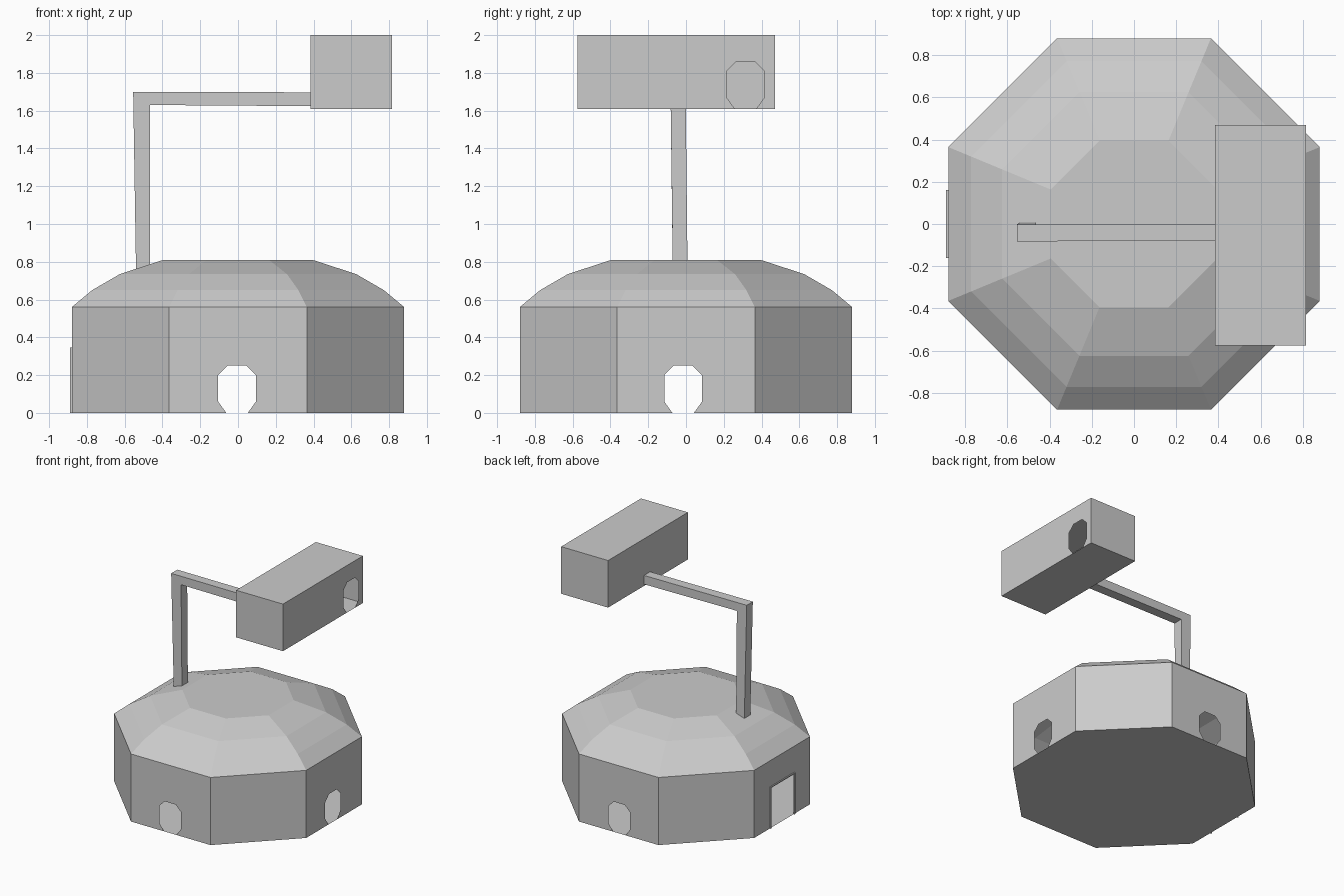
import bpy, bmesh, math
from mathutils import Vector

if "Cube" in bpy.data.objects:
    bpy.data.objects.remove(bpy.data.objects["Cube"])

WINDOW = [(0.057, 0), (0.1, 0.06), (0.1, 0.2), (0.05, 0.25), (0, 0.25)]
DOOR = [(0.16, 0), (0.16, 0.345), (0, 0.345)]


def finish(name, bm):
    bmesh.ops.remove_doubles(bm, verts=bm.verts, dist=0.0005)
    bmesh.ops.recalc_face_normals(bm, faces=bm.faces)
    mesh = bpy.data.meshes.new(name)
    bm.to_mesh(mesh)
    bm.free()
    obj = bpy.data.objects.new(name, mesh)
    bpy.context.collection.objects.link(obj)
    return obj


def face(bm, pts):
    return bm.faces.new([bm.verts.new(p) for p in pts])


def wall(bm, place, lo, hi, z0, z1, c=0, hole=None):
    """Flat wall; an opening standing on its bottom edge splits it in two halves."""
    if not hole:
        face(bm, [place(lo, z0), place(hi, z0), place(hi, z1), place(lo, z1)])
        return
    for s, edge in ((-1, lo), (1, hi)):
        pts = [(edge, z0)] + [(c + s * u, z0 + v) for u, v in hole]
        pts += [(c, z1), (edge, z1)]
        face(bm, [place(u, z) for u, z in pts][::s])


def hexa(bm, a, b):
    """Six-sided bar between two matching quads."""
    va, vb = ([bm.verts.new(p) for p in q] for q in (a, b))
    bm.faces.new(va)
    bm.faces.new(vb)
    for i in range(4):
        j = (i + 1) % 4
        bm.faces.new([va[i], va[j], vb[j], vb[i]])


def ring(apothem, z):
    r = apothem / math.cos(math.pi / 8)
    return [Vector((r * math.cos(math.pi * (2 * i - 1) / 8),
                    r * math.sin(math.pi * (2 * i - 1) / 8), z)) for i in range(8)]


# Octagonal hollow house: walls with openings, floor, stepped roof
AP = 0.88
HALF = AP * math.tan(math.pi / 8)
openings = {0: (-0.015, WINDOW), 2: (0.005, WINDOW), 4: (0, DOOR), 6: (-0.005, WINDOW)}
bm = bmesh.new()
for k in range(8):
    a = k * math.pi / 4
    n = Vector((math.cos(a), math.sin(a), 0))
    t = Vector((-math.sin(a), math.cos(a), 0))
    c, hole = openings.get(k, (0, None))
    wall(bm, lambda u, z: n * AP + t * u + Vector((0, 0, z)), -HALF, HALF, 0, 0.56, c, hole)
face(bm, ring(AP, 0)[::-1])
rings = [ring(*p) for p in ((AP, 0.56), (0.772, 0.65), (0.625, 0.735), (0.395, 0.81))]
for low, high in zip(rings, rings[1:]):
    for i in range(8):
        j = (i + 1) % 8
        face(bm, [low[i], low[j], high[j], high[i]])
face(bm, rings[-1])
finish("house_shell", bm)

# Thin lip around the doorway
bm = bmesh.new()
outline = [(-0.16, 0), (-0.16, 0.345), (0.16, 0.345), (0.16, 0)]
inner = [(-0.152, 0), (-0.152, 0.337), (0.152, 0.337), (0.152, 0)]
for i in range(3):
    q = [outline[i], outline[i + 1], inner[i + 1], inner[i]]
    hexa(bm, [(-0.878, y, z) for y, z in q], [(-0.89, y, z) for y, z in q])
finish("door_frame", bm)

# Slightly tapered post standing on the roof
bm = bmesh.new()
hexa(bm,
     [(-0.54, -0.07, 0.76), (-0.465, -0.07, 0.785), (-0.465, 0.008, 0.785), (-0.54, 0.008, 0.76)],
     [(-0.555, -0.082, 1.70), (-0.465, -0.082, 1.70), (-0.465, -0.002, 1.70), (-0.555, -0.002, 1.70)])
finish("post", bm)

# Horizontal arm from post to box
bm = bmesh.new()
hexa(bm,
     [(-0.465, -0.082, 1.63), (-0.465, -0.002, 1.63), (-0.465, -0.002, 1.70), (-0.465, -0.082, 1.70)],
     [(0.385, -0.08, 1.624), (0.385, 0, 1.624), (0.385, 0, 1.697), (0.385, -0.08, 1.697)])
finish("arm", bm)

# Hollow hanging box with one opening on the right side
X0, X1, Y0, Y1, Z0, Z1 = 0.385, 0.815, -0.575, 0.47, 1.61, 2.0
bm = bmesh.new()
wall(bm, lambda u, z: (X1, u, z), Y0, Y1, Z0, Z1, 0.315, WINDOW)
wall(bm, lambda u, z: (X0, u, z), Y0, Y1, Z0, Z1)
for y in (Y0, Y1):
    wall(bm, lambda u, z: (u, y, z), X0, X1, Z0, Z1)
for z in (Z0, Z1):
    face(bm, [(X0, Y0, z), (X1, Y0, z), (X1, Y1, z), (X0, Y1, z)])
finish("hanging_box", bm)
